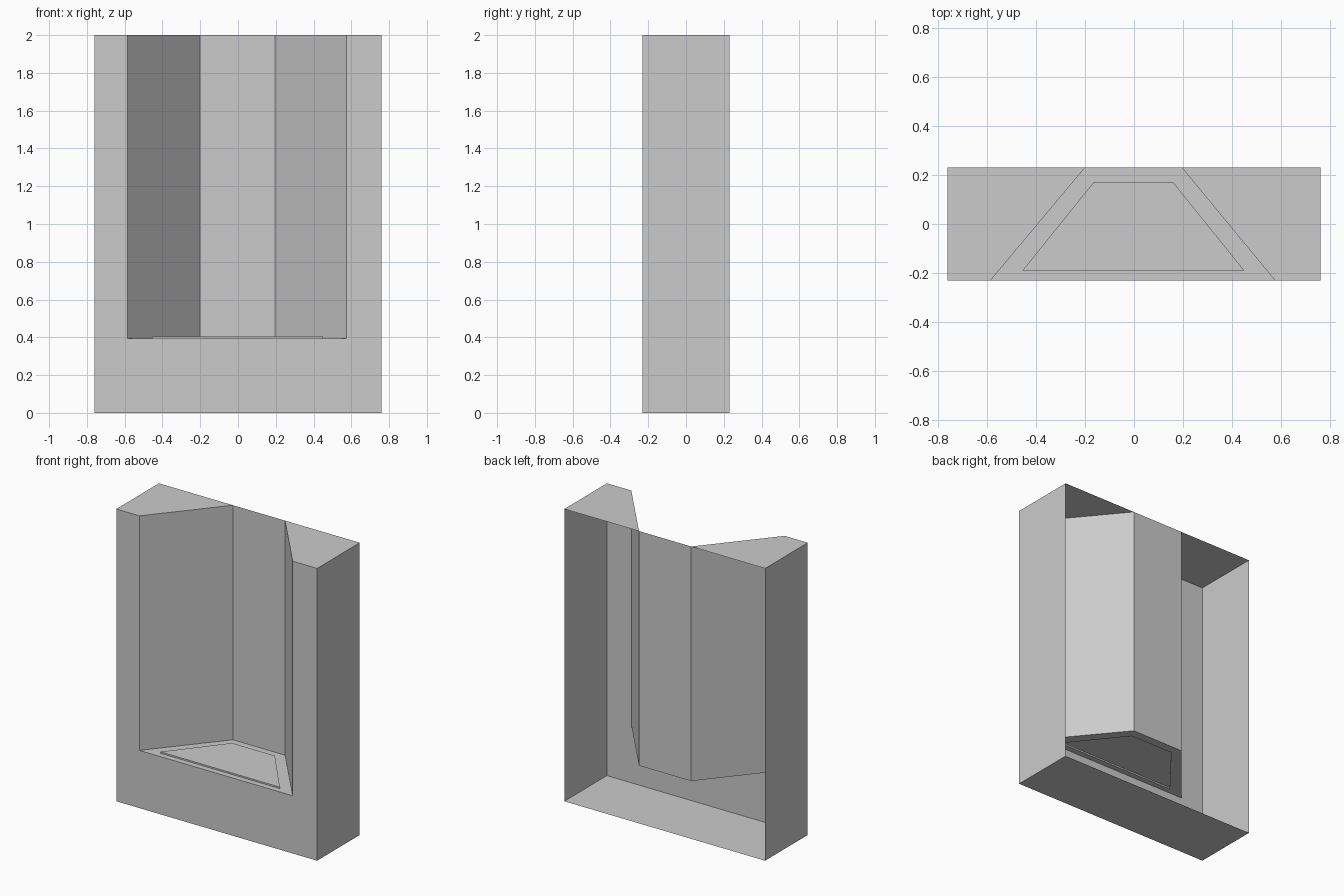
import bpy
import bmesh

cube = bpy.data.objects.get("Cube")
if cube:
    bpy.data.objects.remove(cube, do_unlink=True)

W, D, H = 0.76, 0.23, 2.0      # half width, half depth, height
FLOOR, STEP = 0.395, 0.01      # niche floor height and raised panel step

# Plan outlines, running front left, back left, back right, front right
NICHE = [(-0.585, -D), (-0.2, D), (0.195, D), (0.575, -D)]
PANEL = [(-0.455, -0.19), (-0.165, 0.17), (0.16, 0.17), (0.45, -0.19)]

grey = bpy.data.materials.new("plain grey")
grey.use_nodes = True
colour = (0.6, 0.6, 0.6, 1.0)
grey.diffuse_color = colour
grey.node_tree.nodes["Principled BSDF"].inputs["Base Color"].default_value = colour


def at(outline, z):
    """Lift a plan outline to a height."""
    return [(x, y, z) for x, y in outline]


def band(low, high, closed=True):
    """Faces joining two matching outlines."""
    n = len(low)
    return [[low[i], low[(i + 1) % n], high[(i + 1) % n], high[i]]
            for i in range(n if closed else n - 1)]


def sheet(name, faces):
    """Flat-shaded object from polygons, welded along shared edges."""
    bm = bmesh.new()
    for face in faces:
        bm.faces.new([bm.verts.new(p) for p in face])
    bmesh.ops.remove_doubles(bm, verts=bm.verts, dist=0.0001)
    mesh = bpy.data.meshes.new(name)
    bm.to_mesh(mesh)
    bm.free()
    mesh.materials.append(grey)
    obj = bpy.data.objects.new(name, mesh)
    bpy.context.collection.objects.link(obj)
    return obj


# Outer casing, open at the back: front with a cut-out, sides, base, top caps
fl, bl, br, fr = NICHE
front_outline = [(-W, 0), (W, 0), (W, H), (fr[0], H), (fr[0], FLOOR),
                 (fl[0], FLOOR), (fl[0], H), (-W, H)]
sheet("front_panel", [[(x, -D, z) for x, z in front_outline]])
case = [(-W, -D), (-W, D), (W, D), (W, -D)]
low, high = at(case, 0), at(case, H)
sheet("right_side", [[low[0], high[0], high[1], low[1]]])
sheet("left_side", [[low[2], high[2], high[3], low[3]]])
sheet("base", [low])
sheet("right_top_cap", [at([(-W, -D), fl, bl, (-W, D)], H)])
sheet("left_top_cap", [at([fr, (W, -D), (W, D), br], H)])

# Niche walls, open at the front and top
sheet("niche_walls", band(at(NICHE, FLOOR), at(NICHE, H), closed=False))

# Niche floor with its raised panel
rim, raised = at(PANEL, FLOOR), at(PANEL, FLOOR + STEP)
sheet("niche_floor", [f[::-1] for f in band(at(NICHE, FLOOR), rim)
                      + band(rim, raised) + [raised]])
